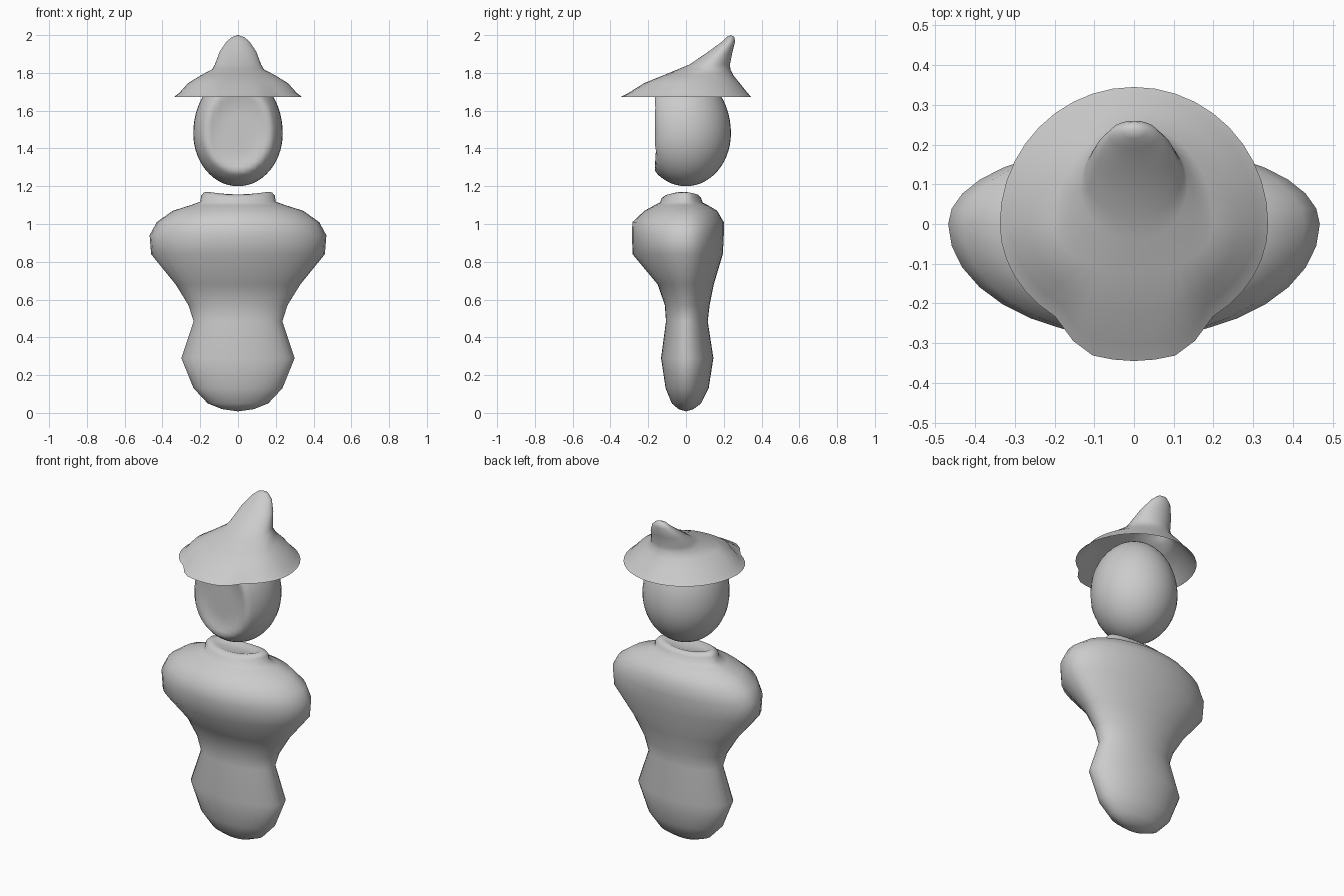
import bpy, bmesh, math


def finish(bm, name):
    bmesh.ops.recalc_face_normals(bm, faces=bm.faces)
    me = bpy.data.meshes.new(name)
    bm.to_mesh(me)
    bm.free()
    ob = bpy.data.objects.new(name, me)
    bpy.context.collection.objects.link(ob)
    for p in me.polygons:
        p.use_smooth = True
    return ob


def loft(name, rings, n, bottom=None, top=None):
    """Rings are (z, half width, front y, back y, saddle, front bump)."""
    bm = bmesh.new()
    loops = []
    for z, rx, yf, yb, saddle, bump in rings:
        mid = (yf + yb) / 2 if yf > -0.1 else 0
        loop = []
        for i in range(n):
            a = 2 * math.pi * i / n
            c, s = math.cos(a), math.sin(a)
            x = rx * c
            y = mid + s * ((yb - mid) if s > 0 else (mid - yf))
            if s < 0:
                t = min(1, max(0, (0.19 - abs(x)) / 0.06))
                y -= bump * t * t * (3 - 2 * t)
            loop.append(bm.verts.new((x, y, z - saddle * s * s)))
        loops.append(loop)
    for a, b in zip(loops, loops[1:]):
        for i in range(n):
            j = (i + 1) % n
            bm.faces.new((a[i], a[j], b[j], b[i]))
    for co, loop in ((bottom, loops[0]), (top, loops[-1])):
        if co:
            v = bm.verts.new(co)
            for i in range(n):
                bm.faces.new((loop[i], loop[(i + 1) % n], v))
    return finish(bm, name)


# Body: tapered torso with broad shoulders
body = [
    (0.02, 0.085, -0.04, 0.04), (0.05, 0.16, -0.075, 0.08),
    (0.13, 0.235, -0.108, 0.12), (0.29, 0.30, -0.132, 0.145),
    (0.485, 0.235, -0.106, 0.115), (0.57, 0.262, -0.112, 0.125),
    (0.68, 0.33, -0.15, 0.147), (0.84, 0.46, -0.283, 0.195),
    (0.94, 0.468, -0.286, 0.20), (1.01, 0.43, -0.284, 0.20),
    (1.07, 0.345, -0.22, 0.165), (1.10, 0.25, -0.165, 0.115),
]
# Collar: short saddle-shaped neck with a dished top
collar = [
    (1.118, 0.20, -0.138, 0.088, 0.005), (1.15, 0.195, -0.128, 0.08, 0.012),
    (1.167, 0.18, -0.105, 0.065, 0.013), (1.17, 0.155, -0.085, 0.05, 0.013),
    (1.155, 0.12, -0.065, 0.035, 0.005),
]
loft("body", [r + (0, 0) for r in body] + [r + (0,) for r in collar], 32,
     bottom=(0, 0, 0.008), top=(0, -0.015, 1.15))

# Head: egg with a flattened, slightly hollow face
bm = bmesh.new()
bmesh.ops.create_uvsphere(bm, u_segments=40, v_segments=28, radius=1)
for v in bm.verts:
    x, y, z = v.co
    zz = 1.48 + z * (0.315 if z > 0 else 0.28)
    y *= 0.238
    if y < -0.165:
        d = min(1, (-0.165 - y) / 0.05)
        y = -0.165 + 0.018 * d
    elif zz > 1.5 and y < 0:
        # keep the face upright up to the brim
        y = max(-0.165, y * (1 + 0.6 * (zz - 1.5)))
    v.co = (x * 0.237, y, zz)
finish(bm, "head")

# Hat: open shell with a bent pointed crown and a bumped front brim
hat = [
    (1.673, 0.338, -0.288, 0.345, 0, 0.057), (1.695, 0.31, -0.25, 0.325, 0, 0.052),
    (1.745, 0.265, -0.215, 0.285, 0, 0.008), (1.785, 0.20, -0.125, 0.252, 0, 0),
    (1.82, 0.135, -0.04, 0.235, 0, 0), (1.845, 0.122, 0.02, 0.233, 0, 0),
    (1.91, 0.098, 0.115, 0.246, 0, 0), (1.965, 0.062, 0.19, 0.26, 0, 0),
    (1.99, 0.032, 0.215, 0.256, 0, 0),
]
loft("hat", hat, 40, top=(0, 0.238, 2.0))
